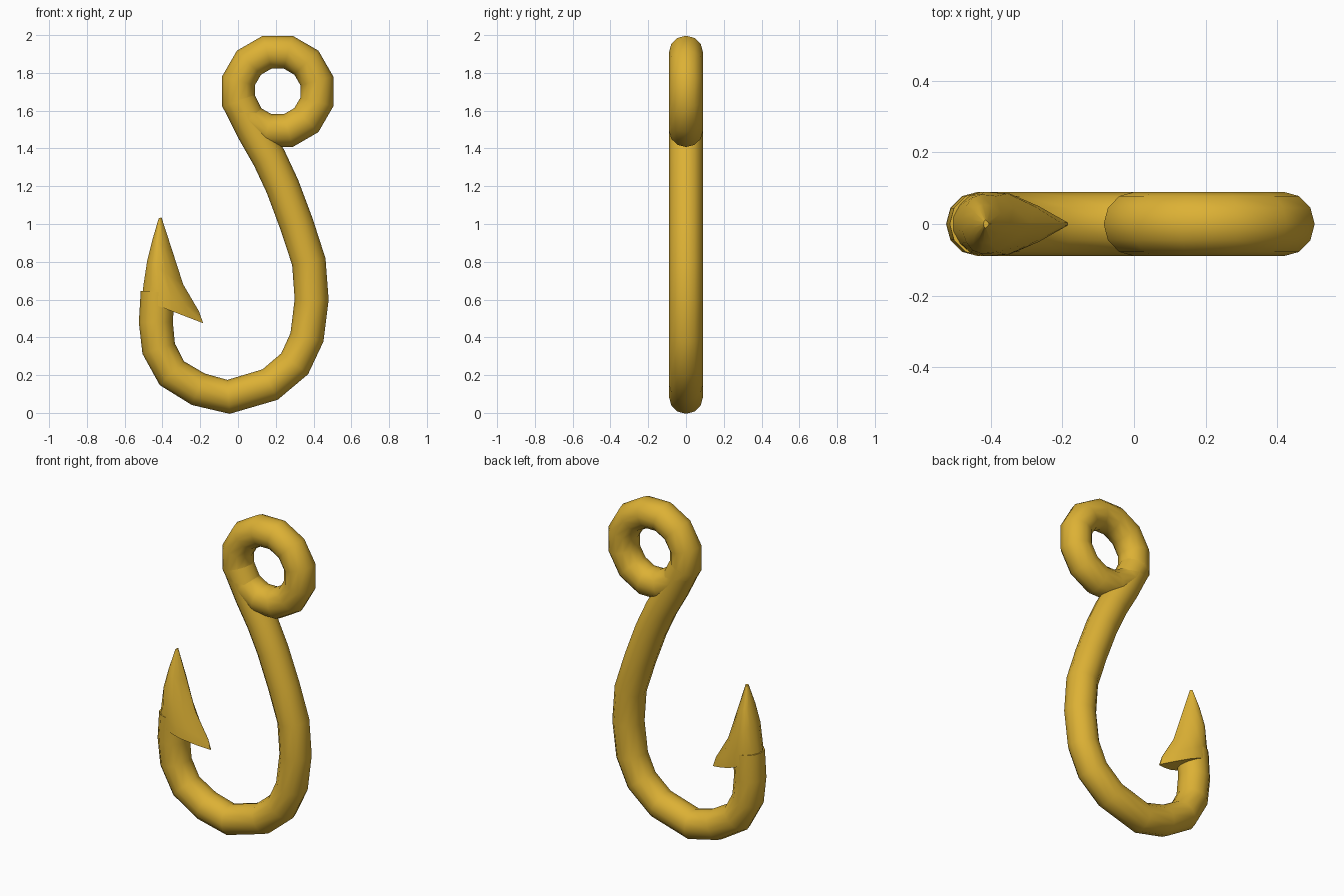
import bpy, bmesh
from math import sin, cos, pi, radians
from mathutils import Vector

cube = bpy.data.objects.get("Cube")
if cube:
    bpy.data.objects.remove(cube, do_unlink=True)

gold = bpy.data.materials.new("gold")
gold.use_nodes = True
gold.diffuse_color = (0.72, 0.44, 0.035, 1)
gold.node_tree.nodes["Principled BSDF"].inputs["Base Color"].default_value = gold.diffuse_color


def loft(name, rings, closed=False):
    """Skin a list of equal-length point loops into a smooth mesh."""
    bm = bmesh.new()
    loops = [[bm.verts.new(p) for p in ring] for ring in rings]
    pairs = list(zip(loops, loops[1:]))
    if closed:
        pairs.append((loops[-1], loops[0]))
    else:
        bm.faces.new(loops[0])
        bm.faces.new(loops[-1])
    n = len(loops[0])
    for a, b in pairs:
        for i in range(n):
            j = (i + 1) % n
            bm.faces.new((a[i], a[j], b[j], b[i]))
    bmesh.ops.recalc_face_normals(bm, faces=bm.faces)
    mesh = bpy.data.meshes.new(name)
    bm.to_mesh(mesh)
    bm.free()
    mesh.materials.append(gold)
    obj = bpy.data.objects.new(name, mesh)
    bpy.context.collection.objects.link(obj)
    bpy.ops.object.select_all(action="DESELECT")
    obj.select_set(True)
    bpy.context.view_layer.objects.active = obj
    bpy.ops.object.shade_smooth_by_angle(angle=radians(50))
    return obj


def tube_rings(path, radius, closed=False, sides=12):
    """Round sections square to a path lying in the xz plane."""
    pts = [Vector((x, 0, z)) for x, z in path]
    rings = []
    for i, p in enumerate(pts):
        if closed:
            before, after = pts[i - 1], pts[(i + 1) % len(pts)]
        else:
            before, after = pts[max(i - 1, 0)], pts[min(i + 1, len(pts) - 1)]
        t = (after - before).normalized()
        across = Vector((t.z, 0, -t.x))
        rings.append([p + radius * (across * cos(2 * pi * k / sides)
                                    + Vector((0, sin(2 * pi * k / sides), 0)))
                      for k in range(sides)])
    return rings


# Eye ring at the top
eye_path = [(0.21 + 0.215 * cos(2 * pi * (k + 0.5) / 12),
             1.702 + 0.215 * sin(2 * pi * (k + 0.5) / 12)) for k in range(12)]
loft("eye_ring", tube_rings(eye_path, 0.09, True), True)

# Shank and bend
shank_path = [(0.0, 1.66), (0.085, 1.49), (0.165, 1.35), (0.235, 1.2), (0.31, 1.0),
              (0.375, 0.8), (0.39, 0.6), (0.365, 0.4), (0.3, 0.26), (0.17, 0.15),
              (-0.05, 0.085), (-0.21, 0.125), (-0.35, 0.21), (-0.42, 0.34),
              (-0.435, 0.48), (-0.425, 0.64)]
loft("shank_and_bend", tube_rings(shank_path, 0.09))

# Barbed point: teardrop sections running from the outer edge to the barb edge
half = [(0, 0.02), (0.06, 0.055), (0.15, 0.08), (0.28, 0.09), (0.5, 0.085), (0.75, 0.05), (1, 0.004)]
outline = half + [(t, -y) for t, y in reversed(half)]
sections = [((-0.51, 0.6), (-0.185, 0.475), 1), ((-0.5, 0.68), (-0.205, 0.535), 1),
            ((-0.48, 0.81), (-0.29, 0.68), 0.92), ((-0.452, 0.92), (-0.345, 0.85), 0.6),
            ((-0.42, 1.03), (-0.405, 1.035), 0.12)]
point_rings = []
for (x0, z0), (x1, z1), width in sections:
    point_rings.append([(x0 + (x1 - x0) * t, y * width, z0 + (z1 - z0) * t)
                        for t, y in outline])
loft("barbed_point", point_rings)
